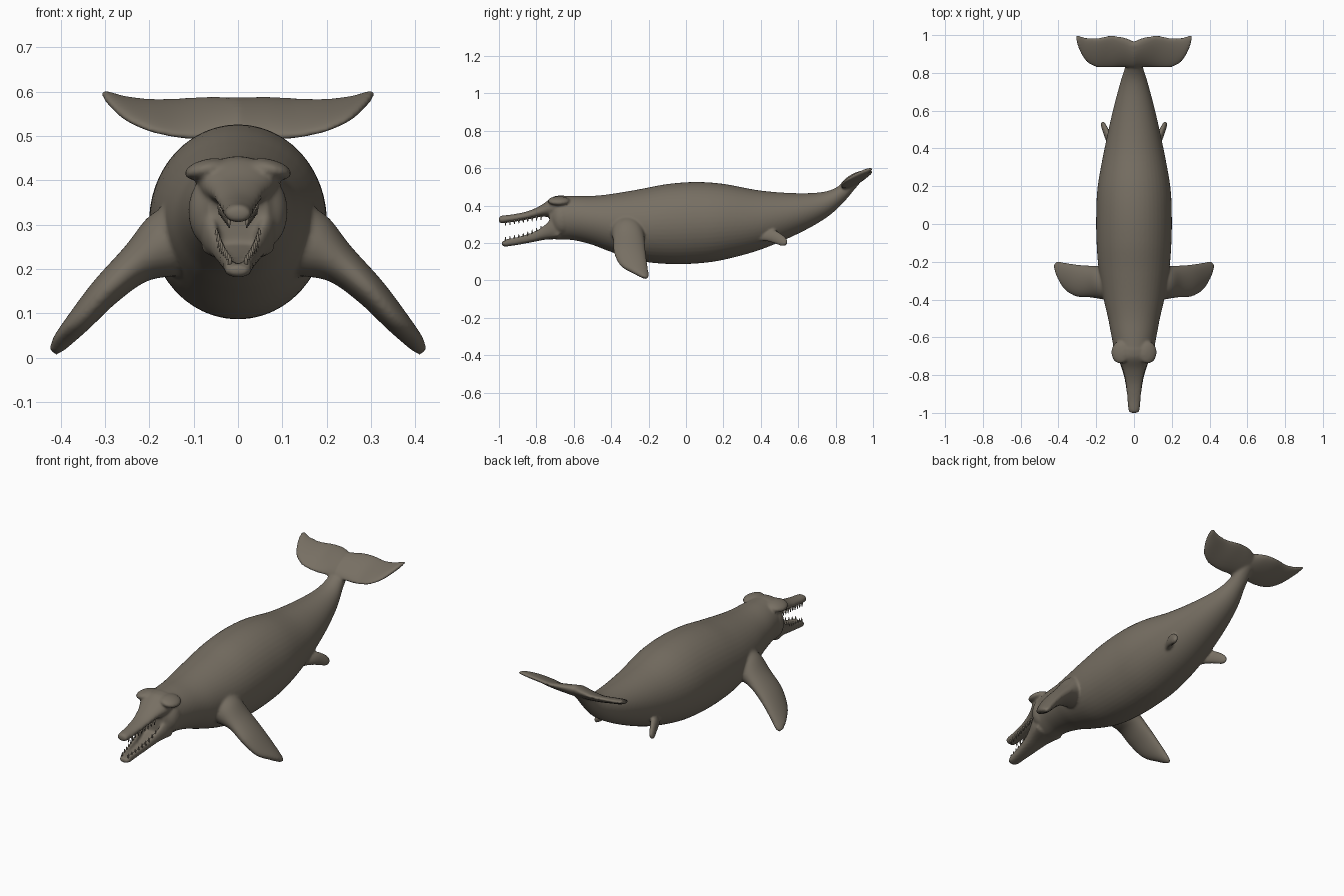
import bpy
import bmesh
import math
from mathutils import Vector, Matrix

if "Cube" in bpy.data.objects:
    bpy.data.objects.remove(bpy.data.objects["Cube"])

hide = bpy.data.materials.new("grey brown skin")
hide.use_nodes = True
COLOUR = (0.185, 0.16, 0.125, 1)
hide.diffuse_color = COLOUR
hide.node_tree.nodes["Principled BSDF"].inputs["Base Color"].default_value = COLOUR


def spline(a, b, c, d, t):
    return b + (c - a) * t / 2 + (2 * a - 5 * b + 4 * c - d) * t * t / 2 \
        + (3 * b - a - 3 * c + d) * t ** 3 / 2


def loft(bm, stations, sides=32, steps=6, mirror=False):
    """Closed skin through ellipses given as (centre, half axis u, half axis v)."""
    st = [[Vector(v) for v in s] for s in stations]
    st = [st[0]] + st + [st[-1]]
    rings = []
    for i in range(1, len(st) - 2):
        last = i == len(st) - 3
        for k in range(steps + last):
            rings.append([spline(*(st[i + j][m] for j in (-1, 0, 1, 2)), k / steps)
                          for m in range(3)])
    for sx in ((1, -1) if mirror else (1,)):
        flip = Vector((sx, 1, 1))
        loops = []
        for c, u, v in rings:
            angles = [math.tau * n / sides for n in range(sides)]
            loops.append([bm.verts.new((c + u * math.cos(a) + v * math.sin(a)) * flip)
                          for a in angles])
        faces = [bm.faces.new(loops[0]), bm.faces.new(loops[-1])]
        for p, q in zip(loops, loops[1:]):
            for n in range(sides):
                m = (n + 1) % sides
                faces.append(bm.faces.new((p[n], p[m], q[m], q[n])))
        bmesh.ops.recalc_face_normals(bm, faces=faces)


def upright(rows):
    """Stations from rows of y, half width, top, bottom."""
    return [((0, y, (t + b) / 2), (w, 0, 0), (0, 0, (t - b) / 2)) for y, w, t, b in rows]


def ball(bm, centre, radii, tilt=0):
    for sx in (1, -1):
        place = Matrix.Translation((sx * centre[0], centre[1], centre[2]))
        place = place @ Matrix.Rotation(sx * tilt, 4, 'Y') @ Matrix.Diagonal((*radii, 1))
        bmesh.ops.create_uvsphere(bm, u_segments=24, v_segments=16, radius=1, matrix=place)


def finish(name, bm):
    mesh = bpy.data.meshes.new(name)
    bm.to_mesh(mesh)
    bm.free()
    mesh.materials.append(hide)
    for p in mesh.polygons:
        p.use_smooth = True
    ob = bpy.data.objects.new(name, mesh)
    bpy.context.collection.objects.link(ob)
    return ob


bm = bmesh.new()

# Torso, neck and tail stock
loft(bm, upright([
    (-0.73, .068, .425, .225), (-0.68, .100, .45, .218), (-0.6, .118, .452, .215),
    (-0.5, .137, .452, .19), (-0.4, .160, .462, .152), (-0.25, .186, .487, .105),
    (-0.1, .198, .515, .088), (0.05, .2, .526, .09), (0.2, .192, .516, .11),
    (0.4, .156, .48, .165), (0.6, .112, .466, .25), (0.75, .072, .476, .335),
    (0.84, .045, .52, .415), (0.9, .04, .572, .485), (0.95, .03, .59, .545)]), sides=48)

# Upper jaw
loft(bm, upright([
    (-1, .02, .338, .312), (-0.985, .03, .346, .305), (-0.92, .036, .354, .313),
    (-0.84, .045, .372, .327), (-0.77, .06, .405, .34), (-0.71, .085, .447, .335),
    (-0.66, .09, .455, .32)]))

# Lower jaw floor, with a raised rim on each side
loft(bm, upright([
    (-0.985, .018, .208, .188), (-0.965, .03, .212, .181), (-0.9, .035, .215, .19),
    (-0.82, .045, .228, .205), (-0.75, .06, .25, .218), (-0.68, .085, .28, .22)]))
loft(bm, [
    ((.018, -.968, .207), (.01, 0, 0), (0, 0, .012)),
    ((.027, -.90, .216), (.01, 0, 0), (0, 0, .018)),
    ((.038, -.82, .235), (.012, 0, 0), (0, 0, .024)),
    ((.053, -.76, .262), (.014, 0, 0), (0, 0, .032)),
    ((.066, -.71, .29), (.018, 0, 0), (0, 0, .05)),
    ((.07, -.66, .3), (.02, 0, 0), (0, 0, .05))], sides=16, mirror=True)

# Brow ridges and cheeks
ball(bm, (.072, -.68, .425), (.05, .06, .022), .25)
ball(bm, (.06, -.66, .33), (.052, .06, .08))

# Front flippers
loft(bm, [
    ((.11, -.31, .27), (0, .095, 0), (.05, 0, .075)),
    ((.17, -.31, .25), (0, .088, 0), (.035, 0, .065)),
    ((.23, -.305, .212), (0, .084, 0), (.024, 0, .04)),
    ((.30, -.30, .148), (0, .085, 0), (.025, 0, .025)),
    ((.36, -.278, .08), (0, .072, 0), (.022, 0, .017)),
    ((.4, -.243, .035), (0, .044, -.008), (.016, 0, .011)),
    ((.417, -.222, .013), (0, .016, -.004), (.008, 0, .006))], mirror=True)

# Small hind flippers
loft(bm, [
    ((.095, .40, .245), (0, .02, .035), (.03, 0, 0)),
    ((.13, .45, .24), (0, .016, .032), (.021, 0, 0)),
    ((.15, .495, .222), (0, .014, .028), (.017, 0, 0)),
    ((.163, .525, .202), (0, .014, .019), (.013, 0, 0)),
    ((.167, .538, .192), (0, .007, .008), (.006, 0, 0))], sides=20, mirror=True)

# Tail flukes
flukes = [(0, .895, .537, .07, .04, .028), (.06, .91, .54, .078, .043, .022),
          (.13, .912, .54, .084, .042, .016), (.2, .907, .547, .077, .034, .014),
          (.255, .925, .563, .062, .024, .013), (.292, .962, .585, .035, .012, .01),
          (.306, .986, .595, .013, .004, .006)]
loft(bm, [((x, y, z), (0, a, b), (0, -t / 2, t)) for x, y, z, a, b, t in flukes], mirror=True)

# Weld everything into one soft skin
body = finish("body", bm)
remesh = body.modifiers.new("skin", 'REMESH')
remesh.mode = 'VOXEL'
remesh.voxel_size = 0.0065
remesh.use_smooth_shade = True
soften = body.modifiers.new("soften", 'SMOOTH')
soften.factor = 0.5
soften.iterations = 6

# Teeth along both jaws
bm = bmesh.new()
for i in range(9):
    t = i / 8
    y = -.965 + .19 * t
    lower = .212 + .03 * t + .03 * t * t
    for x, z, turn in ((.018 + .03 * t, lower + .008, 0),
                       (.02 + .022 * t, .305 + .03 * t, math.pi)):
        for sx in (1, -1):
            place = Matrix.Translation((sx * x, y, z)) @ Matrix.Rotation(turn, 4, 'X')
            bmesh.ops.create_cone(bm, cap_ends=True, segments=10, radius1=.006,
                                  radius2=.0015, depth=.024, matrix=place)
finish("teeth", bm)
